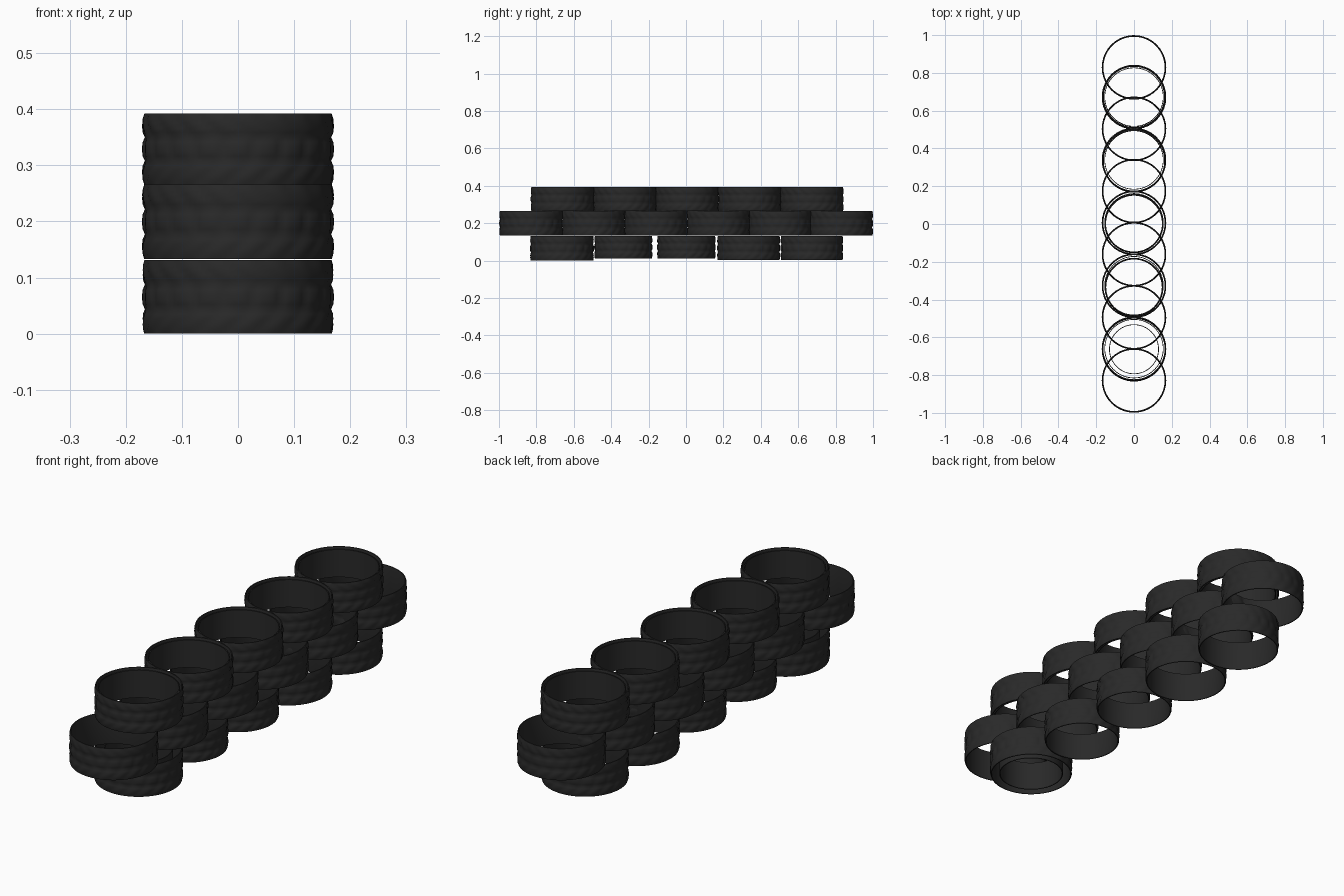
import bpy, bmesh, math

if "Cube" in bpy.data.objects:
    bpy.data.objects.remove(bpy.data.objects["Cube"])

rubber = bpy.data.materials.new("black rubber")
rubber.diffuse_color = (0.022, 0.022, 0.022, 1)
rubber.use_nodes = True
rubber.node_tree.nodes["Principled BSDF"].inputs["Base Color"].default_value = rubber.diffuse_color

SEG = 120      # steps around a tyre
ROWS = 15      # steps up the tread
LUGS = 20      # tread lugs around


def tread_height(a, t):
    """Depth of the tread (0 groove .. 1 lug) at angle a and height t."""
    row = min(2, int(t * 3))
    f = t * 3 - row
    slant = (0.5 - f) * (0.9, 0.0, -0.9)[row]
    u = a * LUGS / math.tau + slant + 0.5 * (row % 2)
    across = abs(math.sin(math.pi * u)) ** 0.6
    return across * math.sin(math.pi * min(1, max(0, f))) ** 0.5


def make_tyre(name, y, z0, z1, radius, phase=0.0, wall=0.009):
    bm = bmesh.new()
    depth = 0.005
    h = z1 - z0
    # outer tread rows, then rim, then plain inner wall: one closed loop
    profile = [(k / ROWS, None) for k in range(ROWS + 1)]
    profile += [(1.0, radius - wall + 0.001), (0.96, radius - wall),
                (0.04, radius - wall), (0.0, radius - wall + 0.001)]
    rings = []
    for t, r_fixed in profile:
        ring = []
        for i in range(SEG):
            a = math.tau * i / SEG
            r = r_fixed
            if r is None:
                r = radius - depth * (1 - tread_height(a + phase, t))
                if t in (0.0, 1.0):
                    r = radius - 0.004
            ring.append(bm.verts.new((r * math.cos(a), r * math.sin(a), z0 + h * t)))
        rings.append(ring)
    for k in range(len(rings)):
        lo, up = rings[k], rings[(k + 1) % len(rings)]
        for i in range(SEG):
            j = (i + 1) % SEG
            bm.faces.new((lo[i], lo[j], up[j], up[i]))
    finish(name, bm, y)


def make_liner(name, y, z0, z1, radius, wall=0.004):
    """Thin plain sleeve inside a tyre."""
    bm = bmesh.new()
    rings = []
    for r, z in ((radius, z0), (radius, z1), (radius - wall, z1), (radius - wall, z0)):
        rings.append([bm.verts.new((r * math.cos(math.tau * i / 64),
                                    r * math.sin(math.tau * i / 64), z)) for i in range(64)])
    for k in range(4):
        lo, up = rings[k], rings[(k + 1) % 4]
        for i in range(64):
            j = (i + 1) % 64
            bm.faces.new((lo[i], lo[j], up[j], up[i]))
    finish(name, bm, y)


def finish(name, bm, y):
    bmesh.ops.recalc_face_normals(bm, faces=bm.faces)
    me = bpy.data.meshes.new(name)
    bm.to_mesh(me)
    bm.free()
    me.materials.append(rubber)
    ob = bpy.data.objects.new(name, me)
    ob.location.y = y
    bpy.context.collection.objects.link(ob)
    bpy.ops.object.select_all(action='DESELECT')
    ob.select_set(True)
    bpy.context.view_layer.objects.active = ob
    bpy.ops.object.shade_smooth_by_angle(angle=math.radians(50))


# bottom row: two tyres are slightly smaller
bottom = [(-0.663, 0.0, 0.171), (-0.335, 0.012, 0.156), (0.002, 0.012, 0.157),
          (0.335, 0.003, 0.169), (0.673, 0.003, 0.168)]
for n, (y, z, r) in enumerate(bottom):
    make_tyre(f"bottom_tyre_{n + 1}", y, z, 0.131, r, n * 0.3)

# sleeve inside the first bottom tyre
make_liner("inner_sleeve", -0.663, 0.002, 0.128, 0.132)

# middle row, staggered by half a tyre
for n, y in enumerate((-0.828, -0.494, -0.160, 0.174, 0.504, 0.829)):
    make_tyre(f"middle_tyre_{n + 1}", y, 0.133, 0.266, 0.171, n * 0.5)

# top row with a slim inner bead
for n in range(5):
    y = -0.660 + n * 0.333
    make_tyre(f"top_tyre_{n + 1}", y, 0.266, 0.392, 0.171, n * 0.4)
    make_liner(f"top_bead_{n + 1}", y, 0.268, 0.384, 0.157)
